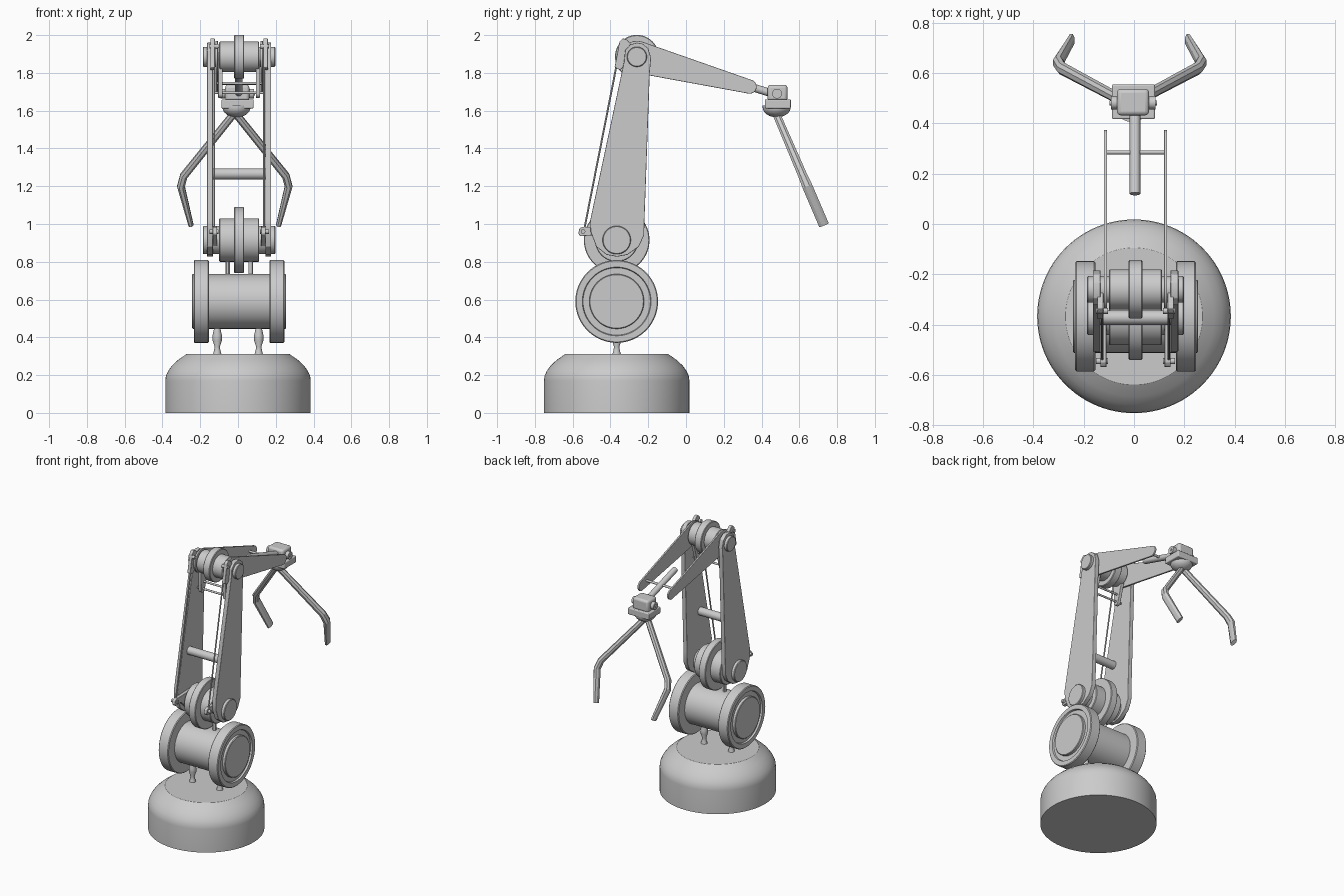
import bpy, bmesh, math
from mathutils import Vector

if "Cube" in bpy.data.objects:
    bpy.data.objects.remove(bpy.data.objects["Cube"])

XC = 0.006   # sideways centre of the arm


def finish(name, bm, angle=30, bevel=0):
    bmesh.ops.remove_doubles(bm, verts=bm.verts, dist=1e-5)
    bmesh.ops.recalc_face_normals(bm, faces=bm.faces)
    me = bpy.data.meshes.new(name)
    bm.to_mesh(me)
    bm.free()
    ob = bpy.data.objects.new(name, me)
    bpy.context.collection.objects.link(ob)
    if bevel:
        m = ob.modifiers.new("bevel", 'BEVEL')
        m.width, m.segments, m.limit_method = bevel, 3, 'ANGLE'
    bpy.ops.object.select_all(action='DESELECT')
    ob.select_set(True)
    bpy.context.view_layer.objects.active = ob
    bpy.ops.object.shade_smooth_by_angle(angle=math.radians(angle))
    return ob


def loft(bm, rings, close=False):
    rs = [[bm.verts.new(p) for p in r] for r in rings]
    n = len(rs[0])
    for a, b in zip(rs, rs[1:] + rs[:1] if close else rs[1:]):
        for i in range(n):
            bm.faces.new((a[i], a[(i + 1) % n], b[(i + 1) % n], b[i]))
    if not close:
        bm.faces.new(rs[0])
        bm.faces.new(rs[-1])


def lathe(name, profile, origin, axis='X', side=1, seg=64, close=False):
    """Turn (radius, height) points about the x or z axis."""
    o, rings = Vector(origin), []
    for r, h in profile:
        ring = []
        for i in range(seg):
            t = math.tau * i / seg
            c, s = r * math.cos(t), r * math.sin(t)
            ring.append(o + Vector((side * h, c, s) if axis == 'X' else (c, s, h)))
        rings.append(ring)
    bm = bmesh.new()
    loft(bm, rings, close)
    return finish(name, bm)


def drum(name, r, half, y, z, b=0.004):
    return lathe(name, [(r - b, -half), (r, b - half), (r, half - b), (r - b, half)], (XC, y, z))


def plate(name, pts, x0, x1, bevel=0.003):
    """Side profile in (y, z) given thickness along x."""
    bm = bmesh.new()
    loft(bm, [[(x, y, z) for y, z in pts] for x in (x0, x1)])
    return finish(name, bm, bevel=bevel)


def rod(name, a, b, r, seg=20):
    a, b = Vector(a), Vector(b)
    d = (b - a).normalized()
    u = d.orthogonal().normalized()
    v = d.cross(u)
    bm = bmesh.new()
    loft(bm, [[p + r * (u * math.cos(math.tau * i / seg) + v * math.sin(math.tau * i / seg))
               for i in range(seg)] for p in (a, b)])
    return finish(name, bm)


def box(name, x, y, z, bevel):
    return plate(name, [(y[0], z[0]), (y[1], z[0]), (y[1], z[1]), (y[0], z[1])], x[0], x[1], bevel)


def tapered(c0, r0, c1, r1, n=12):
    """Outline wrapped round two circles."""
    ang = math.atan2(c1[1] - c0[1], c1[0] - c0[0])
    off = math.acos((r0 - r1) / math.dist(c0, c1))
    pts = []
    for c, r, a, b in ((c0, r0, off, math.tau - off), (c1, r1, -off, off)):
        for i in range(n + 1):
            t = ang + a + (b - a) * i / n
            pts.append((c[0] + r * math.cos(t), c[1] + r * math.sin(t)))
    return pts


Y0, Y1, Z0, Z1 = -0.367, -0.26, 0.915, 1.885   # lower and upper pivots

# Domed base
lathe("base", [(0.385, 0), (0.385, 0.17), (0.382, 0.195), (0.37, 0.222), (0.35, 0.25),
               (0.318, 0.28), (0.272, 0.312)], (0, Y0, 0), 'Z', seg=96)

# Waist drum with recessed flanges
drum("waist_drum", 0.145, 0.249, Y0, 0.59)
for s in (-1, 1):
    lathe("waist_flange", [(0.14, 0.16), (0.214, 0.16), (0.219, 0.165), (0.219, 0.235), (0.214, 0.24),
                           (0.182, 0.24), (0.178, 0.228), (0.14, 0.228)],
          (XC, Y0, 0.59), side=s, seg=80, close=True)
    # Supporting pegs
    lathe("base_peg", [(0.024, 0.305), (0.017, 0.33), (0.014, 0.35), (0.025, 0.385), (0.025, 0.41), (0.014, 0.46)],
          (s * 0.11, Y0, 0), 'Z', seg=12)
    lathe("shoulder_peg", [(0.012, 0.71), (0.012, 0.83)], (XC + s * 0.061, Y0, 0), 'Z', seg=12)

# Stepped pulleys at both pivots
for label, y, z, radii in (("shoulder", Y0, Z0, (0.174, 0.115, 0.075)), ("elbow", Y1, Z1, (0.116, 0.08, 0.053))):
    for part, r, half in zip(("disc", "drum", "axle"), radii, (0.027, 0.106, 0.192)):
        drum(label + "_" + part, r, half, y, z)

lower = [(-0.507, 1.02), (-0.505, 0.96), (-0.475, 0.88), (-0.42, 0.837), (-0.365, 0.827), (-0.31, 0.837),
         (-0.25, 0.88), (-0.222, 0.94), (-0.22, 1.02), (-0.192, 1.80), (-0.185, 1.88), (-0.2, 1.93),
         (-0.23, 1.955), (-0.26, 1.96), (-0.295, 1.95), (-0.322, 1.92), (-0.328, 1.86)]
fore = tapered((Y1, Z1), 0.085, (0.337, 1.727), 0.037)
horn = [(-0.378, 1.83), (-0.352, 1.965), (-0.335, 1.982), (-0.315, 1.978), (-0.28, 1.94), (-0.22, 1.9), (-0.24, 1.84),
        (-0.31, 1.85), (-0.35, 1.815)]
low_horn = [(-0.565, 0.975), (-0.55, 0.985), (-0.49, 0.985), (-0.37, 0.99), (-0.33, 0.91), (-0.42, 0.87),
            (-0.5, 0.94), (-0.56, 0.935), (-0.57, 0.95)]
tail = tapered((Y1, Z1), 0.05, (-0.285, 1.69), 0.022)


def sided(name, pts, a, b, s):
    plate(name, pts, XC + s * a, XC + s * b)


for s in (-1, 1):
    sided("lower_arm_plate", lower, 0.139, 0.17, s)
    sided("forearm_plate", fore, 0.113, 0.126, s)
    sided("elbow_lever", horn, 0.128, 0.152, s)
    sided("shoulder_lever", low_horn, 0.116, 0.14, s)
    sided("elbow_tail", tail, 0.088, 0.111, s)
    # Thin linkage and its pins
    x = XC + s * 0.132
    rod("push_rod", (x, -0.54, 0.965), (x, -0.348, 1.94), 0.005, 10)
    for y, z in ((-0.545, 0.96), (-0.345, 1.94)):
        rod("lever_pin", (XC + s * 0.11, y, z), (XC + s * 0.158, y, z), 0.012)

# Cross bars
for name, y, z, r, half in (("arm_brace", -0.372, 1.265, 0.029, 0.142), ("forearm_brace", 0.285, 1.745, 0.008, 0.12),
                            ("tail_bar_top", -0.275, 1.745, 0.007, 0.12), ("tail_bar_low", -0.285, 1.695, 0.007, 0.132)):
    rod(name, (XC - half, y, z), (XC + half, y, z), r)

# Wrist
rod("wrist_shaft", (0.004, 0.12, 1.795), (0.004, 0.46, 1.69), 0.021, 24)
box("wrist_block", (-0.068, 0.06), (0.432, 0.537), (1.65, 1.737), 0.016)
box("wrist_collar", (-0.087, 0.083), (0.417, 0.555), (1.612, 1.66), 0.006)
rod("wrist_pin", (-0.092, 0.482, 1.69), (0.086, 0.482, 1.69), 0.026, 24)
rod("wrist_pin_core", (-0.097, 0.482, 1.69), (0.091, 0.482, 1.69), 0.01)
lathe("wrist_dome", [(0.001, -0.052)] + [(0.074 * math.sin(t * math.pi / 16), -0.052 * math.cos(t * math.pi / 16))
                                         for t in range(1, 9)] + [(0.074, 0.01)],
      (-0.008, 0.48, 1.617), 'Z', seg=48)

# Two bent fingers with chamfered square section
down = Vector((0, 0.394, -0.919))
norm = Vector((0, 0.919, 0.394))
path = [(0.0, 0.0), (0.27, 0.365), (0.285, 0.425), (0.232, 0.648)]   # sideways, along
size = [(0.019, 0.02), (0.02, 0.024), (0.02, 0.027), (0.013, 0.027)]
for s in (-1, 1):
    P = [Vector((s * a, 0, 0)) + down * b for a, b in path]
    bm = bmesh.new()
    rings = []
    for i, p in enumerate(P):
        d = (P[min(i + 1, 3)] - p).normalized() + (p - P[max(i - 1, 0)]).normalized()
        u = d.normalized().cross(norm)
        hu, hn = size[i]
        c = 0.45
        octo = [(1, c), (c, 1), (-c, 1), (-1, c), (-1, -c), (-c, -1), (c, -1), (1, -c)]
        rings.append([Vector((-0.017, 0.475, 1.59)) + p + u * hu * a + norm * hn * b for a, b in octo])
    loft(bm, rings)
    finish("finger", bm, 20)
